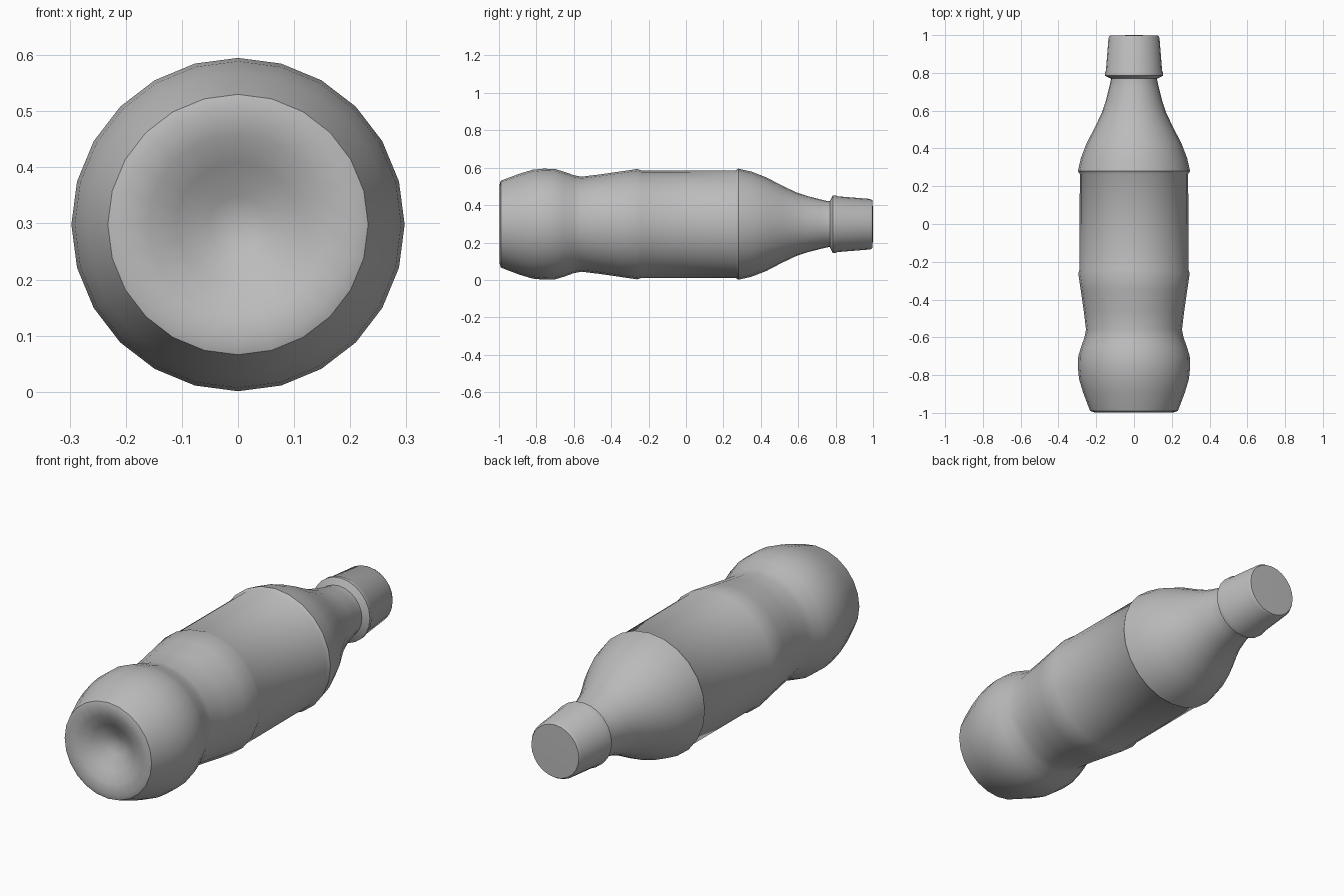
import bpy, bmesh, math

if "Cube" in bpy.data.objects:
    bpy.data.objects.remove(bpy.data.objects["Cube"])

SIDES = 24
AXIS_Z = 0.298

grey = bpy.data.materials.new("plain grey")
grey.use_nodes = True
colour = (0.5, 0.5, 0.5, 1)
grey.diffuse_color = colour
grey.node_tree.nodes["Principled BSDF"].inputs["Base Color"].default_value = colour


def lathe(name, profile, angle):
    """Turn a (radius, y) profile around the lengthwise axis; radius 0 closes an end."""
    bm = bmesh.new()
    rings = []
    for r, y in profile:
        if r == 0:
            rings.append([bm.verts.new((0, y, AXIS_Z))] * SIDES)
            continue
        turns = [2 * math.pi * i / SIDES for i in range(SIDES)]
        rings.append([bm.verts.new((r * math.sin(a), y, AXIS_Z + r * math.cos(a)))
                      for a in turns])
    for lower, upper in zip(rings, rings[1:]):
        for i in range(SIDES):
            j = (i + 1) % SIDES
            corners = dict.fromkeys((lower[i], lower[j], upper[j], upper[i]))
            bm.faces.new(list(corners))
    bmesh.ops.recalc_face_normals(bm, faces=bm.faces)
    mesh = bpy.data.meshes.new(name)
    bm.to_mesh(mesh)
    bm.free()
    mesh.materials.append(grey)
    obj = bpy.data.objects.new(name, mesh)
    bpy.context.collection.objects.link(obj)
    bpy.ops.object.select_all(action='DESELECT')
    obj.select_set(True)
    bpy.context.view_layer.objects.active = obj
    bpy.ops.object.shade_smooth_by_angle(angle=math.radians(angle))
    return obj


# Bottle: dimpled base, bulb, waist, label band, shoulder and neck
lathe("bottle_body", [
    (0, -0.91), (0.05, -0.92), (0.11, -0.96), (0.16, -0.985), (0.21, -0.997),
    (0.232, -0.99), (0.24, -0.97), (0.27, -0.89), (0.291, -0.82), (0.297, -0.76),
    (0.295, -0.70), (0.28, -0.65), (0.262, -0.6), (0.254, -0.56), (0.266, -0.46),
    (0.282, -0.35), (0.295, -0.26), (0.288, -0.24), (0.287, 0.265), (0.297, 0.28),
    (0.281, 0.35), (0.25, 0.43), (0.208, 0.51), (0.17, 0.59), (0.15, 0.65),
    (0.132, 0.72), (0.123, 0.76), (0.123, 0.80), (0, 0.80)], 35)

# Screw cap with a flared tamper ring
lathe("cap", [
    (0, 0.79), (0.115, 0.765), (0.145, 0.78), (0.154, 0.785), (0.154, 0.80),
    (0.149, 0.81), (0.135, 0.985), (0.127, 0.998), (0, 1.0)], 30)
